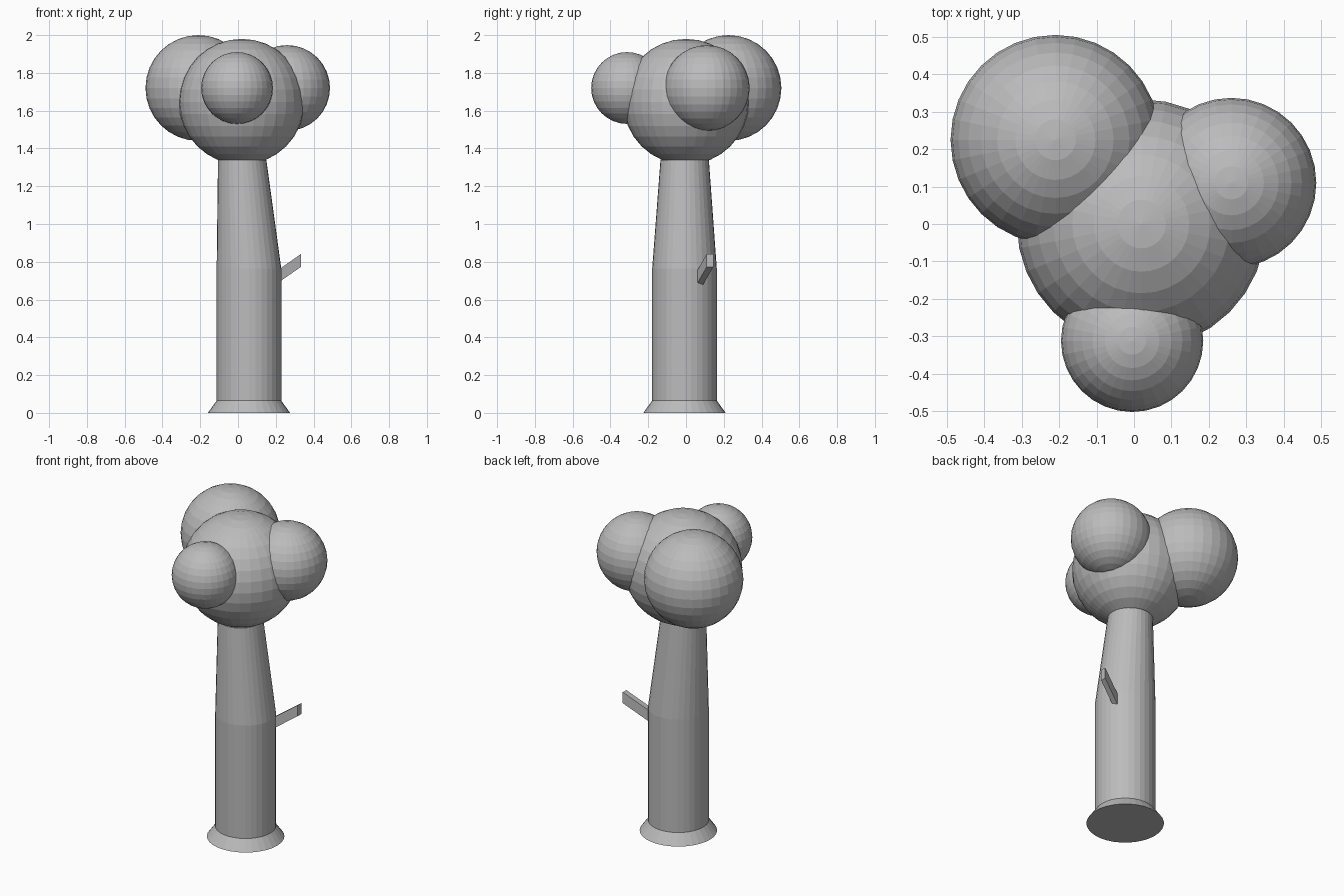
import bpy, bmesh, math

if "Cube" in bpy.data.objects:
    bpy.data.objects.remove(bpy.data.objects["Cube"])

grey = bpy.data.materials.new("plain grey")
grey.diffuse_color = (0.5, 0.5, 0.5, 1)
grey.use_nodes = True
grey.node_tree.nodes["Principled BSDF"].inputs["Base Color"].default_value = grey.diffuse_color


def finish(name, bm):
    bmesh.ops.recalc_face_normals(bm, faces=bm.faces)
    mesh = bpy.data.meshes.new(name)
    bm.to_mesh(mesh)
    bm.free()
    mesh.materials.append(grey)
    obj = bpy.data.objects.new(name, mesh)
    bpy.context.collection.objects.link(obj)
    return obj


def loft(name, rings):
    """Join rings of points into a closed solid."""
    bm = bmesh.new()
    loops = [[bm.verts.new(p) for p in ring] for ring in rings]
    n = len(loops[0])
    for a, b in zip(loops, loops[1:]):
        for i in range(n):
            j = (i + 1) % n
            bm.faces.new((a[i], a[j], b[j], b[i]))
    bm.faces.new(loops[0][::-1])
    bm.faces.new(loops[-1])
    return finish(name, bm)


def circle(x, y, z, r, n=32):
    return [(x + r * math.cos(2 * math.pi * i / n),
             y + r * math.sin(2 * math.pi * i / n), z) for i in range(n)]


def section(x, y, z, w=0.035, h=0.068):
    return [(x, y + a * w / 2, z + b * h / 2)
            for a, b in ((-1, -1), (1, -1), (1, 1), (-1, 1))]


# Trunk: flared foot, straight shaft, leaning taper into the crown
loft("trunk", [circle(0.058, -0.008, 0, 0.218),
               circle(0.058, -0.008, 0.065, 0.171),
               circle(0.058, -0.008, 0.765, 0.171),
               circle(0.022, -0.007, 1.34, 0.128)])

# Short branch stub
loft("branch_stub", [section(0.15, 0.054, 0.679),
                     section(0.333, 0.127, 0.807)])

# Foliage balls: name, centre, radius
for name, centre, r in (
        ("foliage_centre", (0.02, 0.0, 1.647), 0.333),
        ("foliage_back_left", (-0.21, 0.225, 1.72), 0.28),
        ("foliage_right", (0.26, 0.11, 1.72), 0.227),
        ("foliage_front", (-0.005, -0.312, 1.72), 0.19)):
    bm = bmesh.new()
    bmesh.ops.create_uvsphere(bm, u_segments=32, v_segments=16, radius=r)
    finish(name, bm).location = centre
